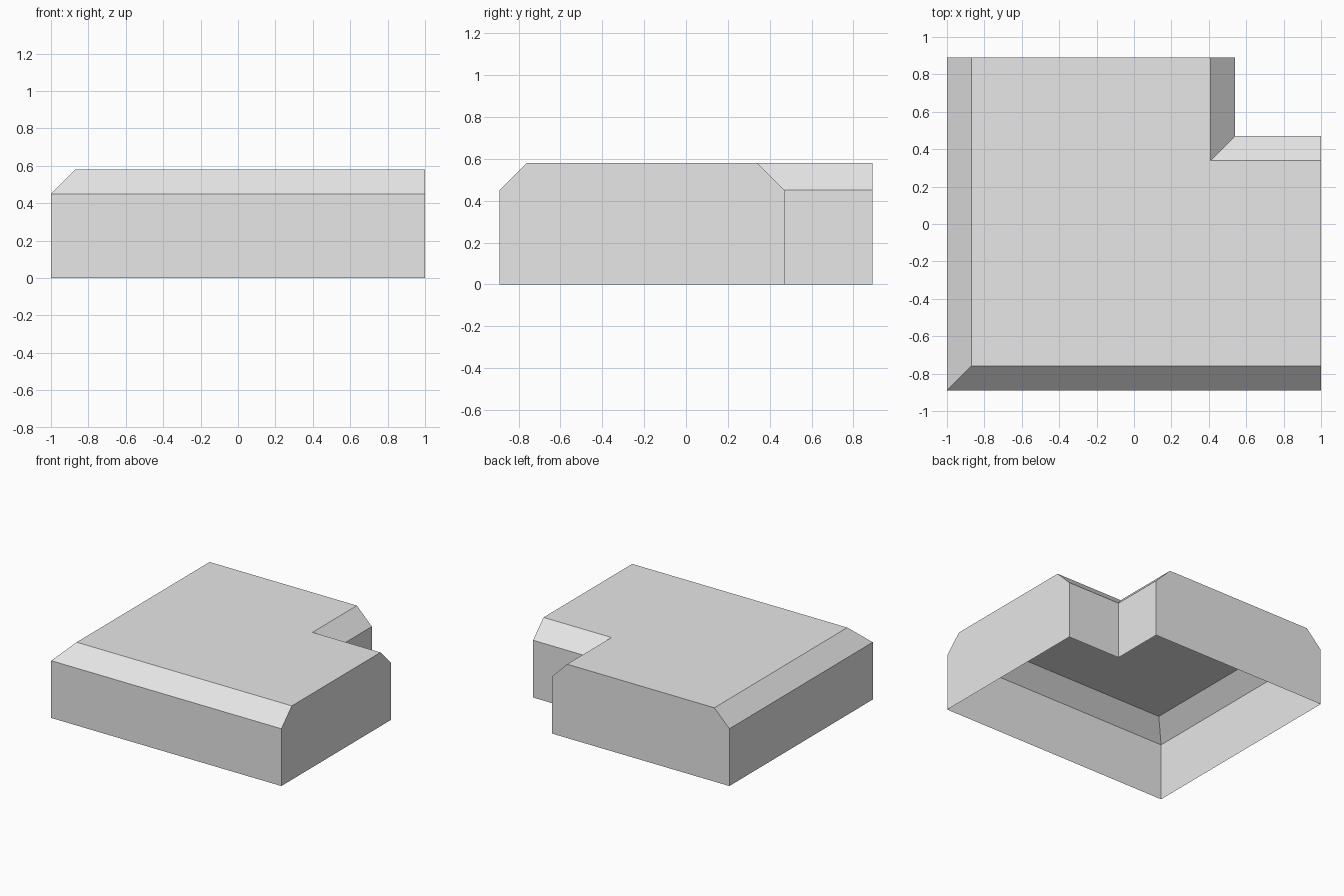
import bpy
import bmesh

cube = bpy.data.objects.get("Cube")
if cube:
    bpy.data.objects.remove(cube, do_unlink=True)

# Main dimensions
X, Y = 1.0, 0.89                  # half width and half depth
NOTCH_X, NOTCH_Y = 0.54, 0.47     # inner corner of the back notch
EAVE, TOP, BEVEL = 0.45, 0.58, 0.13


def corner_outline(inset):
    """L-shaped outline; right-hand and back end walls are never inset."""
    left, front = -X + inset, -Y + inset
    nx, ny = NOTCH_X - inset, NOTCH_Y - inset
    return [(left, front), (X, front), (X, ny), (nx, ny), (nx, Y), (left, Y)]


# Single flat grey
grey = bpy.data.materials.new("light_grey")
grey.use_nodes = True
colour = (0.8, 0.8, 0.8, 1.0)
grey.diffuse_color = colour
grey.node_tree.nodes["Principled BSDF"].inputs["Base Color"].default_value = colour

# Thin shell, open underneath: base ring, eave ring and inset top ring
bm = bmesh.new()
rings = [[bm.verts.new((x, y, z)) for x, y in corner_outline(inset)]
         for z, inset in ((0, 0), (EAVE, 0), (TOP, BEVEL))]
base, eave, top = rings
count = len(base)

for i in range(count):
    j = (i + 1) % count
    if i in (1, 4):
        # End walls rise straight to the top with clipped corners
        bm.faces.new((base[i], base[j], eave[j], top[j], top[i], eave[i]))
    else:
        # Side walls with a sloped edge above
        bm.faces.new((base[i], base[j], eave[j], eave[i]))
        bm.faces.new((eave[i], eave[j], top[j], top[i]))

# Flat top
bm.faces.new(top)

mesh = bpy.data.meshes.new("corner_block_shell")
bm.to_mesh(mesh)
bm.free()
mesh.materials.append(grey)
block = bpy.data.objects.new("corner_block_shell", mesh)
bpy.context.collection.objects.link(block)
